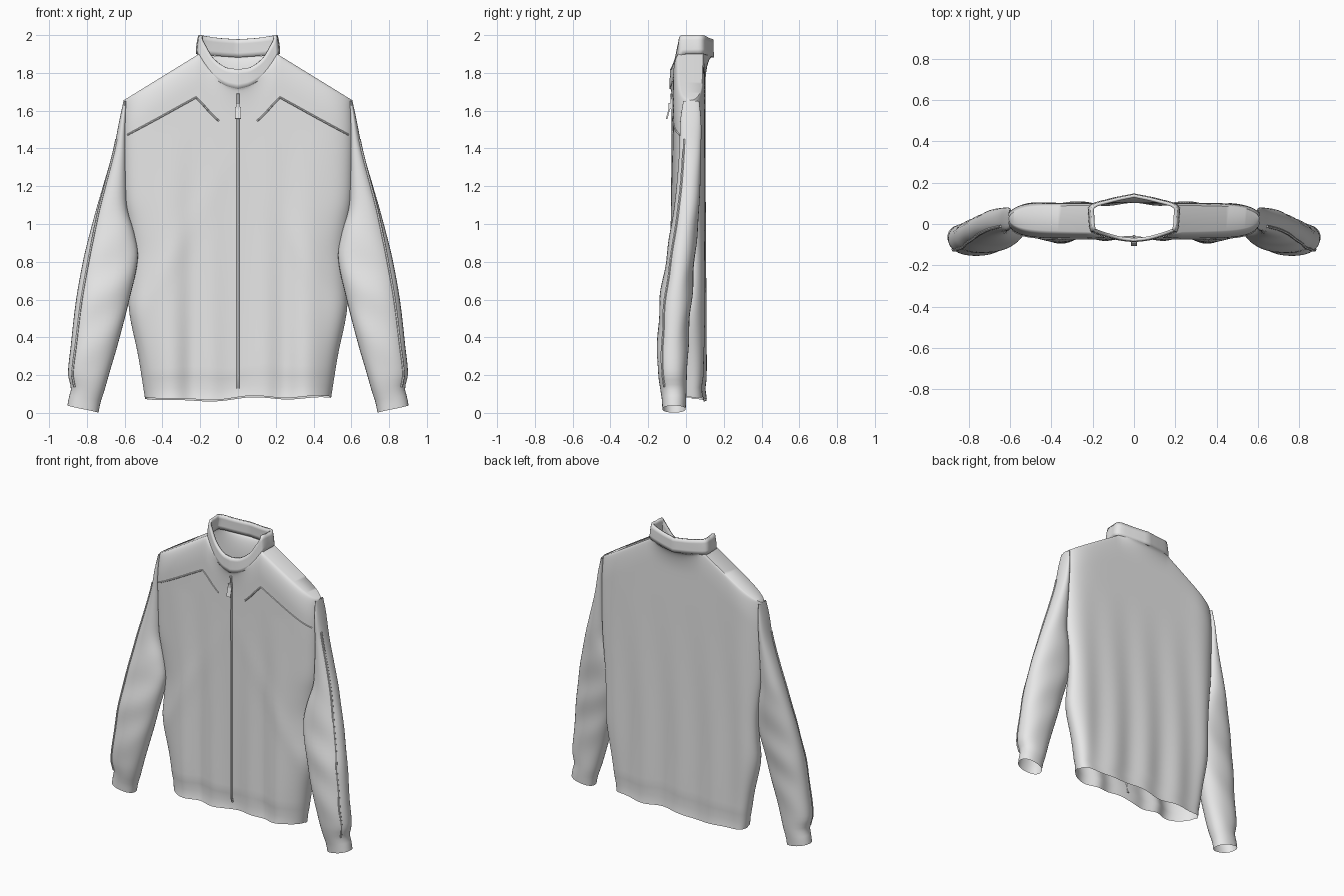
import bpy, bmesh, math
from mathutils import Vector

if "Cube" in bpy.data.objects:
    bpy.data.objects.remove(bpy.data.objects["Cube"])

cloth = bpy.data.materials.new("light_grey_cloth")
cloth.diffuse_color = (0.8, 0.8, 0.8, 1)
cloth.use_nodes = True
cloth.node_tree.nodes["Principled BSDF"].inputs["Base Color"].default_value = cloth.diffuse_color


def curve(table, t, col=1):
    """Smooth interpolation through rows sorted by their first value."""
    n = len(table)
    t = min(max(t, table[0][0]), table[-1][0])
    i = next(k for k in range(n - 1) if t <= table[k + 1][0])
    a, b = table[i], table[i + 1]
    p, q = table[max(i - 1, 0)], table[min(i + 2, n - 1)]
    h = b[0] - a[0]
    u = (t - a[0]) / h
    m0 = (b[col] - p[col]) / (b[0] - p[0]) * h
    m1 = (q[col] - a[col]) / (q[0] - a[0]) * h
    return ((2*u**3 - 3*u*u + 1) * a[col] + (u**3 - 2*u*u + u) * m0
            + (3*u*u - 2*u**3) * b[col] + (u**3 - u*u) * m1)


def make(name, verts, faces, angle=50):
    me = bpy.data.meshes.new(name)
    me.from_pydata([tuple(v) for v in verts], [], faces)
    me.materials.append(cloth)
    bm = bmesh.new()
    bm.from_mesh(me)
    bmesh.ops.remove_doubles(bm, verts=bm.verts, dist=0.0005)
    bmesh.ops.recalc_face_normals(bm, faces=bm.faces)
    bm.to_mesh(me)
    bm.free()
    ob = bpy.data.objects.new(name, me)
    bpy.context.collection.objects.link(ob)
    bpy.ops.object.select_all(action='DESELECT')
    ob.select_set(True)
    bpy.context.view_layer.objects.active = ob
    bpy.ops.object.shade_smooth_by_angle(angle=math.radians(angle))
    return ob


def grid_faces(rows, cols, closed):
    last = cols if closed else cols - 1
    return [(r*cols + c, r*cols + (c+1) % cols, (r+1)*cols + (c+1) % cols, (r+1)*cols + c)
            for r in range(rows - 1) for c in range(last)]


def gauss(x, c, w):
    return math.exp(-((x - c) / w) ** 2)


# Torso: front and back panels joined at the sides and along the shoulders
FRONT_W = [(0.05, .475), (.3, .515), (.55, .57), (.7, .55), (.85, .54), (1.0, .57),
           (1.12, .60), (1.3, .61), (1.5, .615), (1.66, .605)]
BACK_W = [(0.05, .50), (.3, .54), (.55, .585), (.8, .60), (1.1, .61), (1.5, .615), (1.66, .605)]
N, NECK_COL, ROWS = 36, 8, 46
SHOULDER = 0.605
NECK = SHOULDER * math.sin(math.pi / 2 * NECK_COL / N)


def top_edge(x, front):
    """Height and depth of the neck and shoulder line at a sideways position."""
    a = abs(x)
    if a <= NECK:
        k = (a / NECK) ** 2
        return (1.72 + .18 * k, -.085 + .047 * k) if front else (1.885 + .015 * k, .14 - .05 * k)
    k = (a - NECK) / (SHOULDER - NECK)
    return 1.90 - .245 * k, (-.038 + .01 * k if front else .09 - .005 * k)


def panel_depth(x, z, front):
    a, low = abs(x), max(0, min(1, (1.5 - z) / 1.2))
    if front:
        y = -.07 - .028 * low * gauss(a, .36, .09) - .012 * low * gauss(a, .14, .06)
        y += .012 * low * gauss(a, .25, .05)
        y -= .008 * gauss(a + z * .6, .85, .07) * low
    else:
        y = .102 + .008 * math.cos(x * 24 + .5 * math.sin(z * 3)) * low
        y += .006 * gauss(x, -.5, .1)
    # hem gathers inwards
    return y + (.012 if front else -.008) * gauss(z, .13, .022)


def torso_point(s, v, front):
    top, ytop = top_edge(s * SHOULDER, front)
    hem = .085 - .018 * gauss(s, -.45, .3) + .006 * math.sin(s * 9) + (.0 if front else -.008)
    z = hem + (top - hem) * v
    t = max(0, 1 - abs(s) ** 9) ** .5
    sign = -t if front else t
    wf, wb = curve(FRONT_W, z), curve(BACK_W, z)
    x = s * ((wf + wb) / 2 + (wb - wf) / 2 * sign)
    d = min(1, (top - z) / .16)
    blend = math.sqrt(max(0, 1 - (1 - d) ** 2))
    y = ytop + (panel_depth(x, z, front) - ytop) * blend
    return Vector((x, .025 + (y - .025) * t, z))


def front_depth(x, z):
    """Outer front surface at a given height."""
    s = x / curve(FRONT_W, z)
    lo, hi = 0.0, 1.0
    for _ in range(20):
        mid = (lo + hi) / 2
        lo, hi = (mid, hi) if torso_point(s, mid, True).z < z else (lo, mid)
    return torso_point(s, lo, True).y


cols = [math.sin(math.pi / 2 * k / N) for k in range(-N, N + 1)]
loop = [(s, True) for s in cols] + [(s, False) for s in reversed(cols[1:-1])]
levels = [1 - (1 - r / (ROWS - 1)) ** 1.5 for r in range(ROWS)]
verts = [torso_point(s, v, f) for v in levels for s, f in loop]
L = len(loop)
faces = grid_faces(ROWS, L, True)
base = (ROWS - 1) * L
for i in range(2 * N):          # shoulder strips
    if i < N - NECK_COL or i >= N + NECK_COL:
        quad = [i, i + 1, (L - i - 1) % L, (L - i) % L]
        faces.append([base + q for q in dict.fromkeys(quad)])
make("torso", verts, faces)

# Standing collar: wraps the neckline, dips at the front
COLLAR = [(0, 0, -.088, 1.715, 1.82), (1, .07, -.08, 1.735, 1.83), (2, .14, -.062, 1.785, 1.878),
          (3, .19, -.045, 1.85, 1.955), (4, .213, -.03, 1.893, 1.998), (5, .22, .03, 1.90, 2.0),
          (6, .213, .092, 1.90, 2.0), (7, .11, .125, 1.89, 1.985), (8, 0, .148, 1.882, 1.978)]
half = [[curve(COLLAR, k / 4, c) for c in range(1, 5)] for k in range(33)]
ring = half + [[-p[0]] + p[1:] for p in reversed(half[1:-1])]
verts = []
for k in range(5):
    f = k / 4
    g = 1 - .06 * f * f
    verts += [(x * g, .03 + (y - .03) * (1 - .03 * f), zb + (zt - zb) * f) for x, y, zb, zt in ring]
collar = make("collar", verts, grid_faces(5, len(ring), True))
wall = collar.modifiers.new("thickness", 'SOLIDIFY')
wall.thickness = .016
wall.offset = -1

# Sleeves: height, inner x, outer x, front y, back y
SLEEVE = [(.02, .738, .903, -.125, -.002), (.07, .728, .895, -.127, 0), (.12, .71, .884, -.135, .002),
          (.2, .685, .90, -.148, .006), (.35, .64, .886, -.152, .012), (.6, .575, .857, -.138, .03),
          (.82, .53, .817, -.105, .048), (.95, .548, .785, -.085, .06), (1.08, .585, .75, -.065, .07),
          (1.2, .59, .715, -.05, .075), (1.4, .59, .658, -.035, .08), (1.55, .59, .628, -.03, .08),
          (1.65, .59, .606, -.015, .07)]


def sleeve_point(z, ang, side, grow=0):
    xi, xo, yf, yb = [curve(SLEEVE, z, c) for c in (1, 2, 3, 4)]
    c, s = math.cos(ang), math.sin(ang)
    x = (xi + xo) / 2 + ((xo - xi) / 2 + grow) * math.copysign(abs(c) ** .9, c)
    y = (yf + yb) / 2 + ((yb - yf) / 2 + grow) * math.copysign(abs(s) ** .9, s)
    crease = .004 * math.sin(z * 22 + 2 * c) * gauss(z, .6, .4) * s
    slant = .02 * c * max(0, 1 - z / .25)
    return Vector((side * x, y + crease, z + slant))


# Piping and zip strands
def strand(name, pts, r):
    verts = []
    for i, p in enumerate(pts):
        d = (pts[min(i + 1, len(pts) - 1)] - pts[max(i - 1, 0)]).normalized()
        a = d.cross(Vector((0, 1, 0))).normalized()
        b = d.cross(a)
        verts += [p + r * (a * math.cos(k * math.pi / 3) + b * math.sin(k * math.pi / 3)) for k in range(6)]
    ends = [list(range(6)), list(range(len(verts) - 6, len(verts)))]
    make(name, verts, grid_faces(len(pts), 6, True) + ends)


YOKE = [(.585, 1.472), (.49, 1.523), (.40, 1.572), (.31, 1.622), (.222, 1.67),
        (.185, 1.632), (.15, 1.592), (.12, 1.562), (.095, 1.54)]
for side, label in ((-1, "left"), (1, "right")):
    verts = [sleeve_point(.02 + 1.63 * r / 54, 2 * math.pi * k / 32, side)
             for r in range(55) for k in range(32)]
    make(label + "_sleeve", verts, grid_faces(55, 32, True))
    strand(label + "_sleeve_piping",
           [sleeve_point(.13 + 1.32 * k / 44, -.72 + .1 * k / 44, side, .001) for k in range(45)], .007)
    pts = []
    for (x0, z0), (x1, z1) in zip(YOKE, YOKE[1:]):
        for k in range(4):
            x, z = x0 + (x1 - x0) * k / 4, z0 + (z1 - z0) * k / 4
            pts.append(Vector((side * x, front_depth(x, z), z)))
    strand(label + "_yoke_piping", pts, .005)

strand("front_zip", [Vector((0, front_depth(0, z) - .002, z))
                     for z in [.13 + 1.56 * k / 50 for k in range(51)]], .008)


# Zip slider and hanging tab
def block(name, centre, size, tilt=0):
    bpy.ops.mesh.primitive_cube_add(size=1, location=centre, rotation=(tilt, 0, 0))
    ob = bpy.context.object
    ob.name = name
    ob.scale = size
    ob.data.materials.append(cloth)


block("zip_slider", (0, -.084, 1.625), (.022, .016, .03))
block("zip_tab", (0, -.094, 1.588), (.03, .008, .065), -.25)
